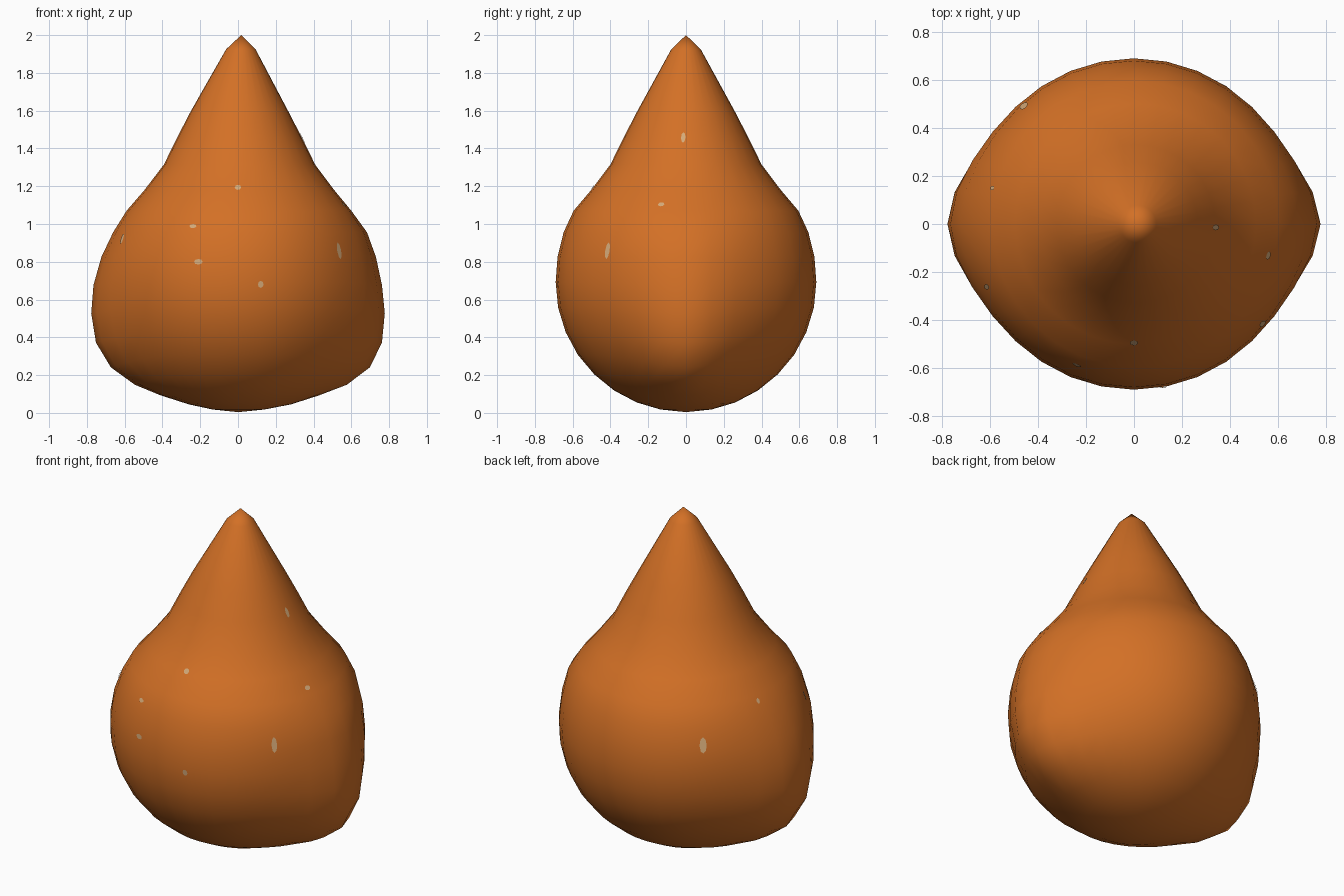
import bpy, bmesh, math
from mathutils import Vector
from mathutils.bvhtree import BVHTree

if "Cube" in bpy.data.objects:
    bpy.data.objects.remove(bpy.data.objects["Cube"])


def material(name, rgb):
    m = bpy.data.materials.new(name)
    m.diffuse_color = (*rgb, 1)
    m.use_nodes = True
    m.node_tree.nodes["Principled BSDF"].inputs["Base Color"].default_value = m.diffuse_color
    return m


orange = material("orange", (0.65, 0.162, 0.019))
cream = material("cream", (0.66, 0.40, 0.19))

# Rings of the drop: z, radius, right bulge, left bulge, bulge drop, x shift
RINGS = [
    (0.018, 0.135, 0.005, 0.00, 0.00, 0.0),
    (0.055, 0.260, 0.02, 0.00, 0.01, 0.0),
    (0.118, 0.380, 0.05, 0.03, 0.025, 0.0),
    (0.204, 0.486, 0.09, 0.06, 0.055, 0.0),
    (0.308, 0.573, 0.125, 0.10, 0.067, 0.0),
    (0.427, 0.637, 0.125, 0.115, 0.055, 0.0),
    (0.557, 0.677, 0.10, 0.10, 0.03, 0.0),
    (0.692, 0.690, 0.072, 0.075, 0.015, 0.0),
    (0.826, 0.680, 0.05, 0.043, 0.0, 0.0),
    (0.956, 0.648, 0.03, 0.018, 0.0, 0.005),
    (1.070, 0.595, 0.0, 0.0, 0.0, 0.005),
    (1.180, 0.502, 0.0, 0.0, 0.0, 0.007),
    (1.315, 0.400, 0.0, 0.0, 0.0, 0.008),
    (1.458, 0.330, 0.0, 0.0, 0.0, 0.008),
    (1.597, 0.258, 0.0, 0.0, 0.0, 0.008),
    (1.925, 0.078, 0.0, 0.0, 0.0, 0.015),
]
SEG = 32

# Teardrop body with a low bulge on each side
bm = bmesh.new()
loops = []
for z, r, right, left, drop, shift in RINGS:
    ring = []
    for i in range(SEG):
        a = 2 * math.pi * i / SEG
        x, y = r * math.cos(a), r * math.sin(a)
        width = 0.43 if x > 0 else 0.47
        w = math.exp(-(y / 0.69 / width) ** 2) * abs(math.cos(a))
        x += w * (right if x > 0 else -left) + shift
        ring.append(bm.verts.new((x, y, z - w * drop)))
    loops.append(ring)
bottom = bm.verts.new((0, 0, 0.004))
tip = bm.verts.new((0.017, 0, 2.0))
for i in range(SEG):
    j = (i + 1) % SEG
    bm.faces.new((bottom, loops[0][j], loops[0][i]))
    bm.faces.new((tip, loops[-1][i], loops[-1][j]))
    for a, b in zip(loops, loops[1:]):
        bm.faces.new((a[i], a[j], b[j], b[i]))
for f in bm.faces:
    f.smooth = True
bm.normal_update()
tree = BVHTree.FromBMesh(bm)
mesh = bpy.data.meshes.new("drop_body")
bm.to_mesh(mesh)
bm.free()
mesh.materials.append(orange)
bpy.context.collection.objects.link(bpy.data.objects.new("drop_body", mesh))

# Small pale flecks lying on the surface: position, half width, half height
FLECKS = [
    ((0.54, -0.42, 0.86), 0.016, 0.045), ((-0.45, 0.48, 0.86), 0.02, 0.045),
    ((-0.61, -0.26, 0.92), 0.012, 0.03), ((0.0, -0.49, 1.19), 0.017, 0.017),
    ((-0.24, -0.59, 0.99), 0.02, 0.012), ((-0.21, -0.65, 0.80), 0.024, 0.015),
    ((0.12, -0.68, 0.68), 0.015, 0.018), ((0.345, -0.015, 1.46), 0.012, 0.03),
    ((0.555, -0.13, 1.10), 0.018, 0.014), ((-0.59, 0.15, 1.04), 0.01, 0.016),
]
bm = bmesh.new()
for p, w, h in FLECKS:
    spot, n, _, _ = tree.find_nearest(Vector(p))
    side = Vector((0, 0, 1)).cross(n).normalized()
    up = n.cross(side)
    ring = []
    for k in range(8):
        a = k * math.pi / 4
        q = spot + side * (w * math.cos(a)) + up * (h * math.sin(a))
        on, m, _, _ = tree.find_nearest(q)
        ring.append(bm.verts.new(on + m * 0.004))
    bm.faces.new(ring)
mesh = bpy.data.meshes.new("flecks")
bm.to_mesh(mesh)
bm.free()
mesh.materials.append(cream)
bpy.context.collection.objects.link(bpy.data.objects.new("flecks", mesh))
